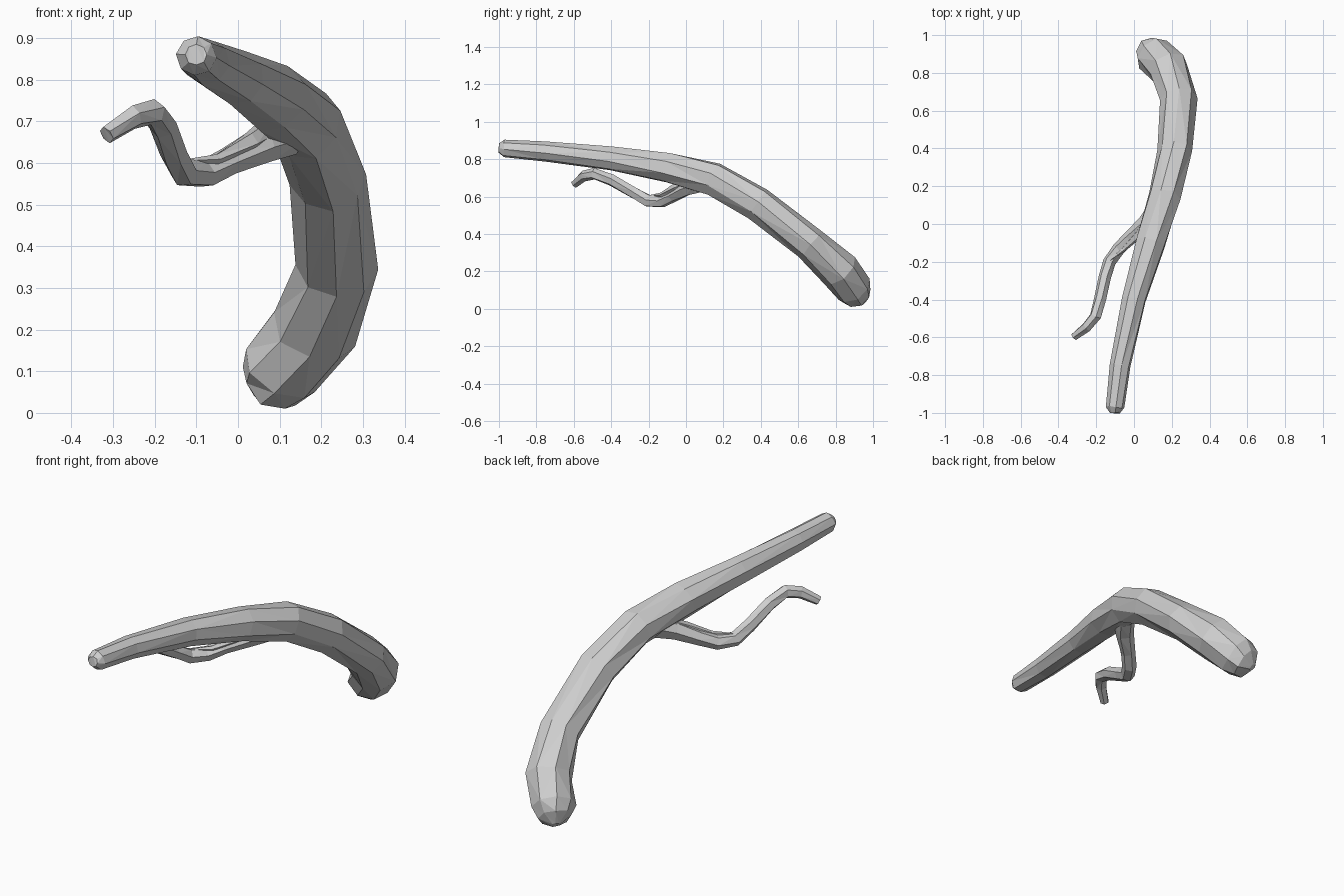
import bpy, bmesh, math, random
from mathutils import Vector

random.seed(4)
cube = bpy.data.objects.get("Cube")
if cube:
    bpy.data.objects.remove(cube, do_unlink=True)

GREY = (0.62, 0.62, 0.62, 1)
bark = bpy.data.materials.new("pale grey wood")
bark.use_nodes = True
bark.diffuse_color = GREY
bark.node_tree.nodes["Principled BSDF"].inputs["Base Color"].default_value = GREY


def limb(name, path, sides, wobble, twist):
    """Sweep a faceted, tapering tube along (x, y, z, radius) points."""
    bm = bmesh.new()
    pts = [Vector(p[:3]) for p in path]
    rings = []
    side = Vector((1, 0, 0))
    for i, p in enumerate(pts):
        axis = (pts[min(i + 1, len(pts) - 1)] - pts[max(i - 1, 0)]).normalized()
        side = (side - axis * side.dot(axis)).normalized()
        up = axis.cross(side)
        ring = []
        for k in range(sides):
            a = math.tau * (k + twist * i) / sides
            r = path[i][3] * (1.03 + random.uniform(-wobble, wobble))
            slide = axis * random.uniform(-wobble, wobble) * path[i][3] * 2
            ring.append(bm.verts.new(p + (side * math.cos(a) + up * math.sin(a)) * r + slide))
        rings.append(ring)
    for a, b in zip(rings, rings[1:]):
        for k in range(sides):
            n = (k + 1) % sides
            bm.faces.new((a[k], a[n], b[n], b[k]))
    # closed ends
    bm.faces.new(rings[0][::-1])
    bm.faces.new(rings[-1])
    bmesh.ops.triangulate(bm, faces=bm.faces[:])
    bmesh.ops.recalc_face_normals(bm, faces=bm.faces[:])
    mesh = bpy.data.meshes.new(name)
    bm.to_mesh(mesh)
    bm.free()
    mesh.materials.append(bark)
    obj = bpy.data.objects.new(name, mesh)
    bpy.context.collection.objects.link(obj)
    return obj


# Main bough, from the thin front tip to the thick drooping butt
limb("main_bough", [
    (-0.10, -1.0, 0.86, 0.025),
    (-0.10, -0.97, 0.857, 0.046),
    (-0.075, -0.75, 0.843, 0.053),
    (0.0, -0.4, 0.805, 0.065),
    (0.085, -0.1, 0.755, 0.08),
    (0.165, 0.15, 0.695, 0.087),
    (0.22, 0.39, 0.56, 0.09),
    (0.238, 0.66, 0.35, 0.093),
    (0.18, 0.82, 0.2, 0.105),
    (0.105, 0.895, 0.105, 0.098),
    (0.075, 0.927, 0.064, 0.074),
    (0.055, 0.948, 0.037, 0.02),
], 8, 0.05, 0.12)

# Side twig, from its collar in the bough to the hooked tip
limb("side_twig", [
    (0.12, 0.07, 0.67, 0.05),
    (0.06, 0.0, 0.645, 0.043),
    (-0.02, -0.07, 0.605, 0.034),
    (-0.08, -0.13, 0.575, 0.034),
    (-0.13, -0.2, 0.577, 0.034),
    (-0.155, -0.28, 0.622, 0.032),
    (-0.18, -0.4, 0.69, 0.031),
    (-0.205, -0.49, 0.722, 0.031),
    (-0.25, -0.545, 0.71, 0.027),
    (-0.315, -0.595, 0.668, 0.021),
], 6, 0.06, 0.1)

# Thin web of wood in the crook of the twig
limb("twig_collar", [
    (0.08, 0.03, 0.685, 0.03),
    (0.03, -0.05, 0.65, 0.024),
    (-0.05, -0.13, 0.61, 0.012),
    (-0.125, -0.19, 0.605, 0.004),
], 5, 0.05, 0.1)
